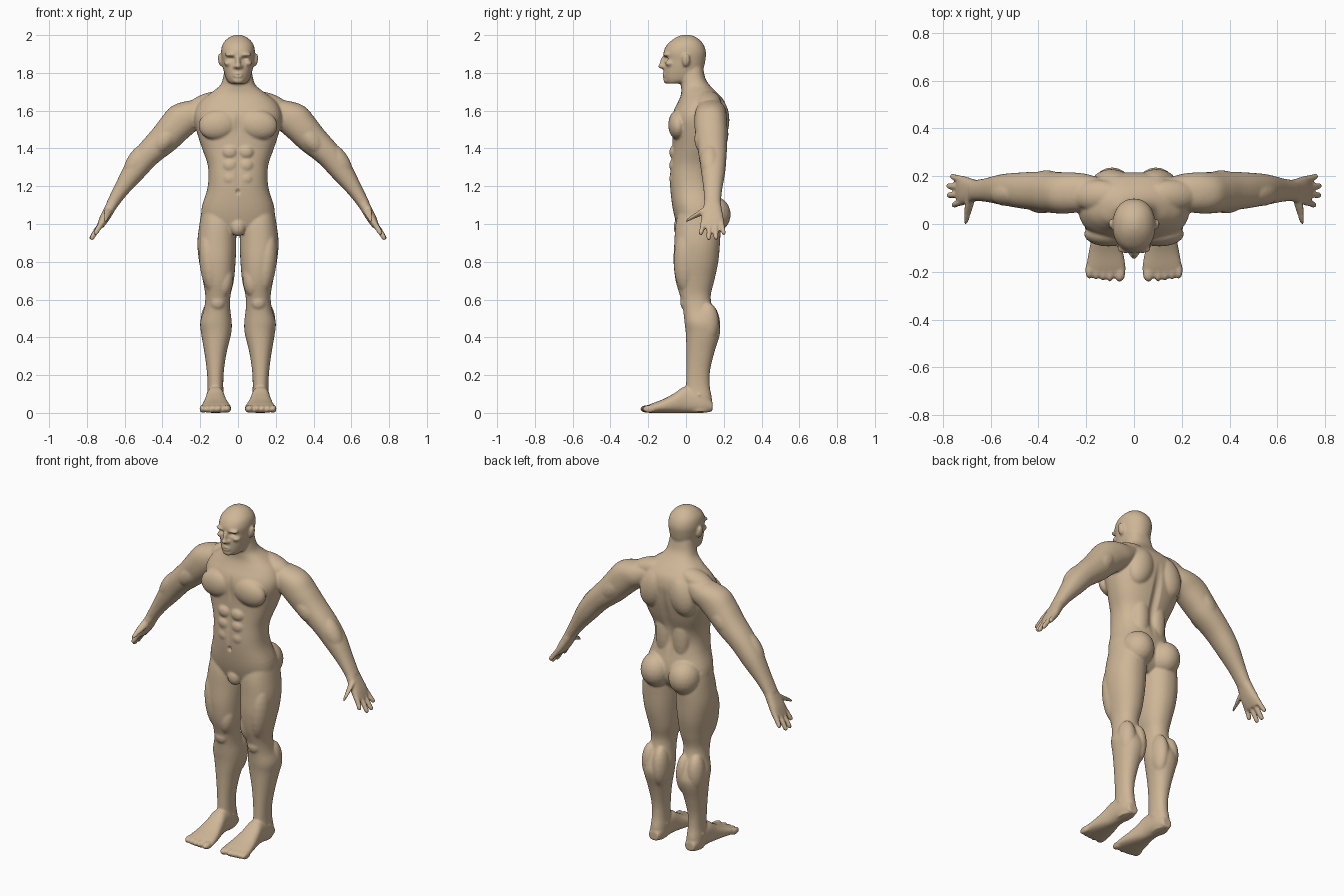
import bpy, bmesh, math
from mathutils import Vector, Matrix

bm = bmesh.new()
X, Y, Z = Vector((1, 0, 0)), Vector((0, 1, 0)), Vector((0, 0, 1))


def spline(rows, k=4):
    """Catmull-Rom through the section rows."""
    p = [rows[0]] + list(rows) + [rows[-1]]
    out = []
    for i in range(1, len(p) - 2):
        for j in range(k):
            t = j / k
            out.append([0.5 * (2 * b + (c - a) * t + (2 * a - 5 * b + 4 * c - d) * t * t
                               + (3 * b - a - 3 * c + d) * t ** 3)
                        for a, b, c, d in zip(p[i - 1], p[i], p[i + 1], p[i + 2])])
    return out + [list(rows[-1])]


def loft(rows, A, B, power=2.2, both=True, sides=32):
    """Closed skin over sections (x, y, z, half size along A, half size along B)."""
    for s in ((1, -1) if both else (1,)):
        rings = []
        for x, y, z, a, b in spline(rows):
            ring = []
            for i in range(sides):
                t = 2 * math.pi * i / sides
                c, d = math.cos(t), math.sin(t)
                c = math.copysign(abs(c) ** (2 / power), c)
                d = math.copysign(abs(d) ** (2 / power), d)
                v = Vector((x, y, z)) + A * (a * c) + B * (b * d)
                ring.append(bm.verts.new((v.x * s, v.y, v.z)))
            rings.append(ring)
        for r, q in zip(rings, rings[1:]):
            for i in range(sides):
                j = (i + 1) % sides
                bm.faces.new((r[i], r[j], q[j], q[i]))
        bm.faces.new(rings[0])
        bm.faces.new(rings[-1])


def column(rows, **kw):
    """Upright loft from (z, x0, x1, y0, y1) bounds."""
    loft([((a + b) / 2, (c + d) / 2, z, (b - a) / 2, (d - c) / 2) for z, a, b, c, d in rows], X, Y, **kw)


def blob(c, r, tilt=0.0, both=True):
    """Ellipsoid muscle, tilted about y."""
    m = Matrix.Translation(c) @ Matrix.Rotation(tilt, 4, 'Y') @ Matrix.Diagonal((*r, 1))
    for s in ((1, -1) if both else (1,)):
        bmesh.ops.create_icosphere(bm, subdivisions=3, radius=1, matrix=Matrix.Diagonal((s, 1, 1, 1)) @ m)


# torso and neck
torso = [(.95, .06, -.03, .12), (1.0, .18, -.05, .165), (1.08, .193, -.07, .18), (1.18, .164, -.083, .16),
         (1.25, .156, -.085, .148), (1.32, .162, -.08, .158), (1.4, .19, -.073, .185), (1.48, .216, -.072, .205),
         (1.55, .232, -.076, .214), (1.6, .228, -.065, .216), (1.65, .2, -.04, .203), (1.69, .15, -.026, .17),
         (1.73, .098, -.026, .13), (1.77, .08, -.03, .103), (1.83, .07, -.03, .09)]
column([(z, -h, h, f, b) for z, h, f, b in torso], power=2.4, both=False, sides=48)

# head
head = [(1.743, .04, -.1, -.03), (1.76, .058, -.113, .05), (1.79, .07, -.118, .08), (1.83, .08, -.117, .095),
        (1.87, .086, -.115, .103), (1.91, .09, -.119, .106), (1.95, .082, -.1, .093), (1.98, .058, -.065, .066),
        (1.996, .03, -.034, .038), (2.002, .008, -.01, .012)]
column([(z, -h, h, f, b) for z, h, f, b in head], power=2.15, both=False, sides=40)
blob((0, -.121, 1.853), (.013, .017, .034), both=False)     # nose bridge
blob((0, -.127, 1.836), (.017, .021, .014), both=False)     # nose tip
blob((.014, -.118, 1.833), (.012, .014, .011))              # nostrils
blob((.036, -.103, 1.897), (.036, .02, .011))               # brow
blob((.05, -.085, 1.85), (.024, .025, .016))                # cheekbone
blob((0, -.113, 1.789), (.027, .014, .014), both=False)     # lips
blob((0, -.1, 1.76), (.03, .02, .018), both=False)          # chin
blob((.094, .0, 1.868), (.012, .021, .035), .15)            # ear

# legs
column([(1.08, .03, .19, -.035, .165), (1.0, .012, .204, -.055, .183), (.9, .009, .215, -.062, .18),
        (.8, .013, .206, -.066, .171), (.7, .022, .186, -.055, .15), (.62, .04, .173, -.032, .131),
        (.55, .041, .18, -.016, .142), (.48, .033, .2, -.008, .172), (.42, .036, .195, -.001, .18),
        (.32, .06, .178, .002, .15), (.22, .075, .165, .002, .127), (.14, .078, .161, .0, .126),
        (.07, .075, .165, .0, .138), (.006, .085, .158, .02, .13)])

# feet
foot = [(.14, .09, .15, .008, .06), (.09, .076, .164, 0, .11), (.0, .072, .168, 0, .14), (-.06, .06, .178, 0, .105),
        (-.12, .045, .19, 0, .073), (-.18, .035, .2, 0, .05), (-.212, .04, .196, .002, .036), (-.225, .055, .18, .006, .028)]
loft([((a + b) / 2, y, (c + d) / 2, (b - a) / 2, (d - c) / 2) for y, a, b, c, d in foot], X, Z, power=2.4)
for i in range(5):
    w = .024 if i == 0 else .016
    blob((.06 + (.012 if i else 0) + .029 * i, -.205 + .004 * max(0, i - 1), .021), (w, .037, .021))

# arms
A = Vector((.77, 0, .64))
loft([(.14, .13, 1.63, .05, .06), (.22, .132, 1.595, .083, .08), (.285, .13, 1.56, .093, .086),
      (.34, .132, 1.505, .087, .086), (.395, .137, 1.445, .08, .082), (.48, .141, 1.365, .068, .074),
      (.55, .144, 1.28, .06, .064), (.62, .142, 1.18, .041, .049), (.67, .14, 1.1, .031, .043)], A, Y)

# hands, fingers and thumb
H = Vector((.87, 0, .49))
loft([(.655, .14, 1.125, .03, .042), (.685, .14, 1.07, .028, .051), (.71, .14, 1.025, .025, .059),
      (.732, .14, .985, .017, .055)], H, Y, power=2.5)
for y0, x1, y1, z1 in ((.093, .757, .079, .942), (.124, .778, .12, .915), (.156, .779, .159, .917), (.187, .764, .199, .943)):
    loft([(.712, y0, 1.02, .015, .014), ((.715 + x1) / 2 + .004, (y0 + y1) / 2, (1.01 + z1) / 2, .0145, .0135),
          (x1 - .004, y1, z1 + .01, .0125, .012), (x1, y1, z1, .006, .006)], H, Y, sides=16)
loft([(.68, .125, 1.085, .024, .03), (.69, .075, 1.06, .021, .026), (.698, .035, 1.037, .016, .017),
      (.703, .01, 1.023, .013, .013), (.705, .001, 1.018, .006, .006)], H, Vector((-.2, .5, .85)).normalized(), sides=16)

# muscles
for c, r, tilt in (
        ((.106, -.042, 1.525), (.104, .052, .08), .15),      # chest
        ((.155, .12, 1.645), (.12, .065, .05), .3),          # trapezius
        ((.095, .168, 1.55), (.08, .062, .12), -.3),         # shoulder blade
        ((.055, .12, 1.28), (.055, .045, .16), 0),           # lower back
        ((.385, .104, 1.45), (.058, .06, .1), -.7),          # biceps
        ((.365, .163, 1.475), (.062, .062, .11), -.7),       # triceps
        ((.53, .128, 1.335), (.055, .053, .11), -.6),        # forearm
        ((.092, .14, 1.05), (.09, .097, .1), 0),             # buttock
        ((.15, .0, .8), (.055, .065, .17), .1),              # outer thigh
        ((.07, .0, .7), (.045, .05, .09), -.1),              # inner thigh
        ((.108, .003, .585), (.042, .034, .045), 0),         # knee
        ((.08, .12, .46), (.046, .062, .12), 0),             # inner calf
        ((.15, .115, .475), (.049, .06, .11), 0),            # outer calf
        ((.12, .07, .095), (.05, .022, .022), 0)):           # ankle
    blob(c, r, tilt)
for z in (1.24, 1.31, 1.38):                                 # abdominals
    blob((.042, -.06, z), (.042, .029, .038))
blob((0, -.03, .985), (.042, .036, .05), both=False)         # groin

# fuse all parts into one smooth skin
bmesh.ops.recalc_face_normals(bm, faces=bm.faces[:])
mesh = bpy.data.meshes.new("body")
bm.to_mesh(mesh)
bm.free()
body = bpy.data.objects.new("body", mesh)
bpy.context.collection.objects.link(body)
fuse = body.modifiers.new("fuse", 'REMESH')
fuse.mode = 'VOXEL'
fuse.voxel_size = .006
soft = body.modifiers.new("soften", 'SMOOTH')
soft.factor = .5
soft.iterations = 7
skin = bpy.data.meshes.new_from_object(body.evaluated_get(bpy.context.evaluated_depsgraph_get()))
body.modifiers.clear()
body.data = skin

# press in the hollows: centre, reach, push
hollows = [((s * .035, -.115, 1.876), (.025, .04, .016), (0, .015, 0)) for s in (1, -1)]
hollows += [((0, -.125, 1.788), (.032, .03, .008), (0, .006, 0)),      # mouth
            ((0, -.085, 1.17), (.016, .03, .02), (0, .012, 0)),        # navel
            ((0, -.085, 1.28), (.02, .04, .17), (0, .005, 0)),         # belly line
            ((0, -.085, 1.53), (.02, .05, .1), (0, .006, 0)),          # breastbone
            ((0, .18, 1.38), (.035, .1, .26), (0, -.014, 0))]          # spine
for c, r, push in hollows:
    for v in skin.vertices:
        d = sum(((v.co[i] - c[i]) / r[i]) ** 2 for i in range(3))
        if d < 1:
            v.co += Vector(push) * (1 - d) ** 2

# single skin colour
mat = bpy.data.materials.new("tan skin")
mat.diffuse_color = (.62, .47, .31, 1)
skin.materials.clear()
skin.materials.append(mat)
for p in skin.polygons:
    p.use_smooth = True
    p.material_index = 0
